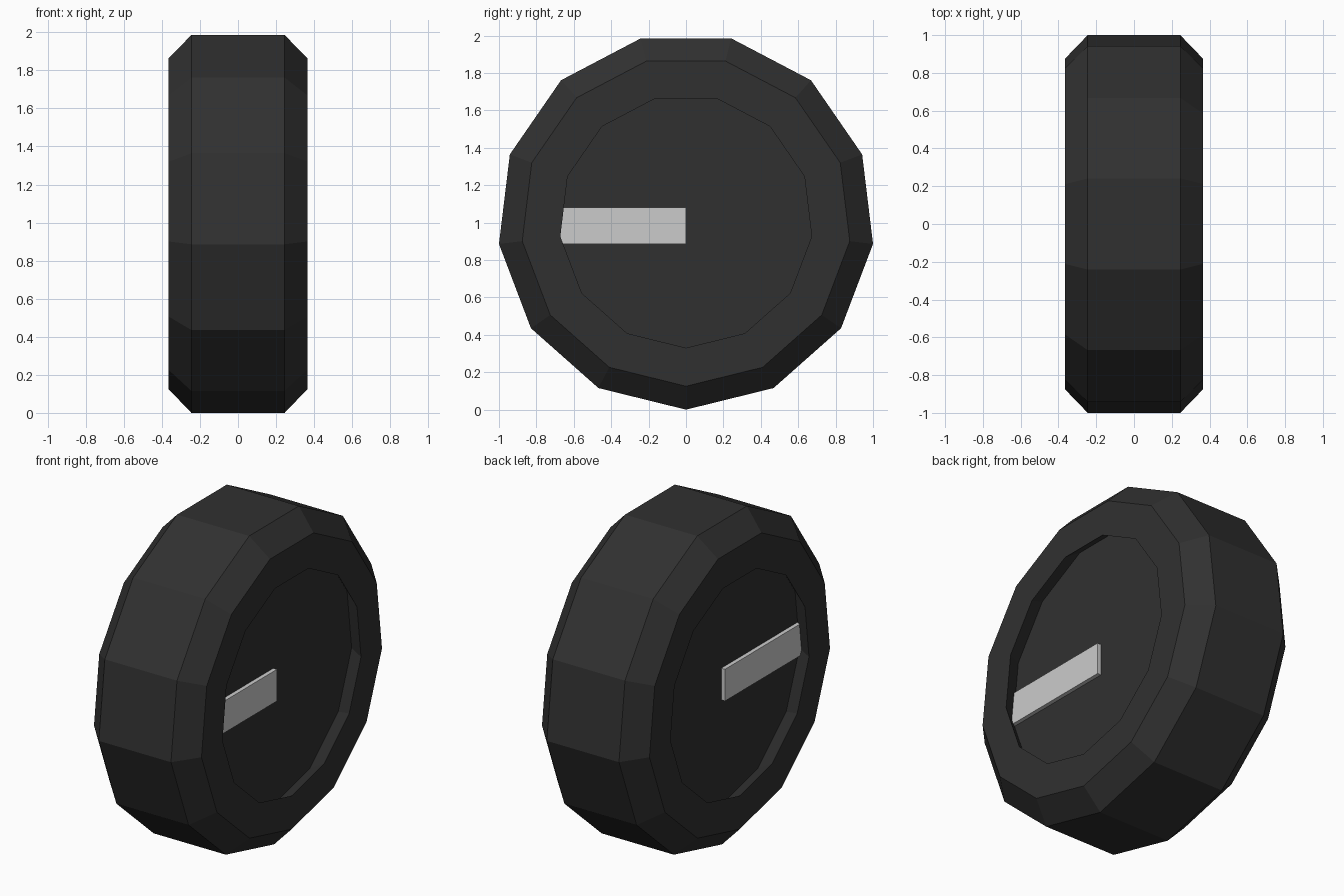
import bpy, bmesh
from math import sin, cos, pi

if "Cube" in bpy.data.objects:
    bpy.data.objects.remove(bpy.data.objects["Cube"])

SIDES, RADIUS = 13, 1.0073   # vertex at the bottom, resting on z = 0


def finish(bm, name, material=None):
    bmesh.ops.recalc_face_normals(bm, faces=bm.faces)
    mesh = bpy.data.meshes.new(name)
    bm.to_mesh(mesh)
    bm.free()
    obj = bpy.data.objects.new(name, mesh)
    bpy.context.collection.objects.link(obj)
    if material:
        mesh.materials.append(material)
    return obj


rubber = bpy.data.materials.new("dark_rubber")
rubber.diffuse_color = (0.03, 0.03, 0.03, 1)
rubber.use_nodes = True
rubber.node_tree.nodes["Principled BSDF"].inputs["Base Color"].default_value = rubber.diffuse_color

# Wheel: half profile (x, radius) from recessed floor over the lip to the tread, mirrored
half = [(0.24, 0.765), (0.365, 0.677), (0.365, 0.882), (0.245, RADIUS)]
profile = half + [(-x, r) for x, r in reversed(half)]
bm = bmesh.new()
rings = []
for x, r in profile:
    angles = [2 * pi * k / SIDES for k in range(SIDES)]
    rings.append([bm.verts.new((x, r * sin(a), RADIUS - r * cos(a))) for a in angles])
for a, b in zip(rings, rings[1:]):
    for k in range(SIDES):
        n = (k + 1) % SIDES
        bm.faces.new((a[k], a[n], b[n], b[k]))
bm.faces.new(rings[0])
bm.faces.new(rings[-1])
finish(bm, "wheel", rubber)

# Light bar running through the hub, showing on both recessed floors
bm = bmesh.new()
bmesh.ops.create_cube(bm, size=1)
for v in bm.verts:
    v.co = (v.co.x * 0.53, v.co.y * 0.745 - 0.3725, v.co.z * 0.195 + 0.9825)
finish(bm, "spoke_bar")
